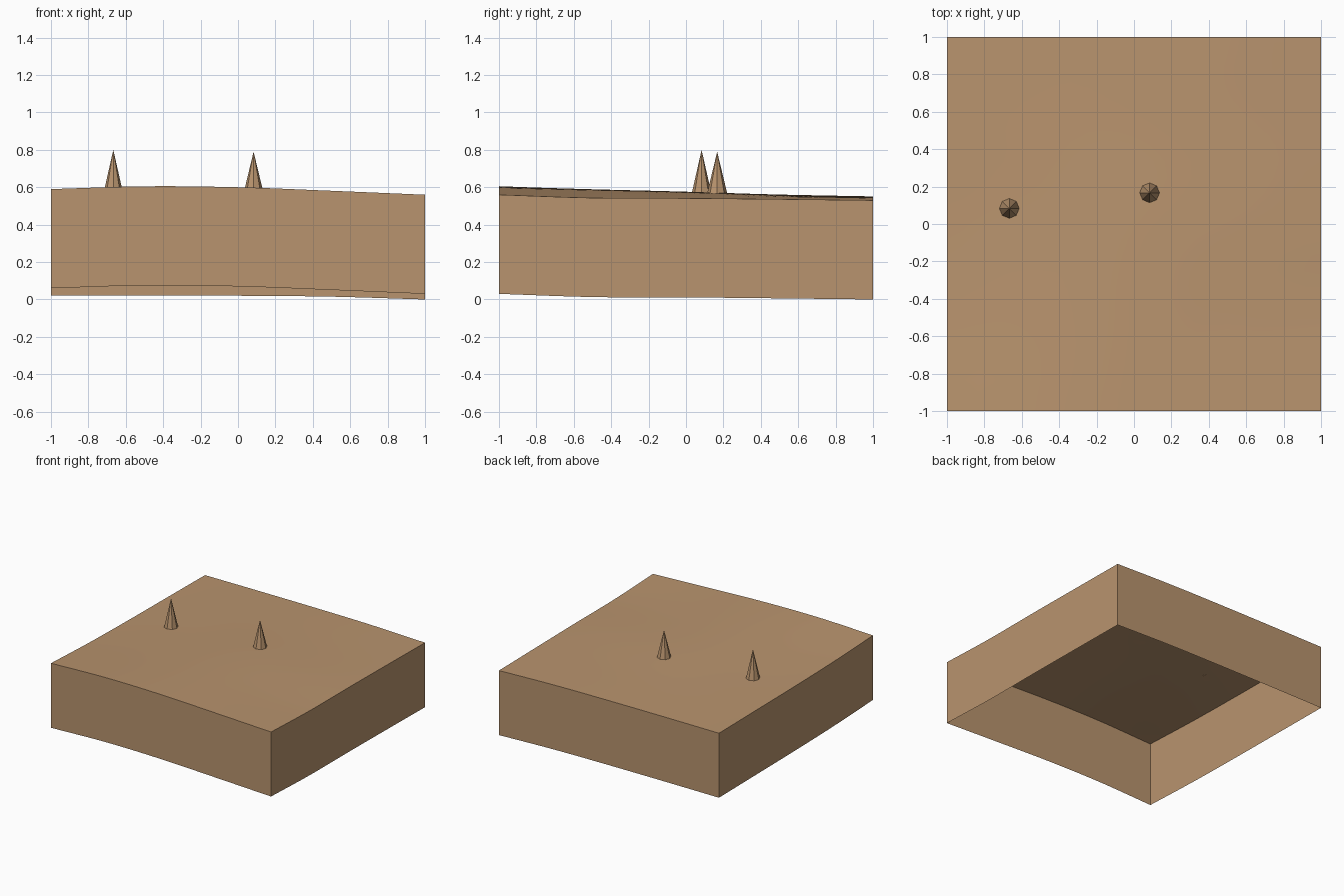
import bpy, bmesh, math

if "Cube" in bpy.data.objects:
    bpy.data.objects.remove(bpy.data.objects["Cube"], do_unlink=True)

CELLS = 24      # terrain squares per side
SKIRT = 0.53    # constant drop of the side walls

# Control heights: rows run front to back, columns from -x to +x
HEIGHTS = [
    [0.590, 0.605, 0.600, 0.581, 0.560],
    [0.570, 0.585, 0.588, 0.568, 0.543],
    [0.560, 0.570, 0.576, 0.562, 0.541],
    [0.555, 0.560, 0.560, 0.551, 0.536],
    [0.550, 0.551, 0.550, 0.545, 0.530],
]

sand = bpy.data.materials.new("sand_brown")
sand.use_nodes = True
sand.diffuse_color = (0.485, 0.296, 0.156, 1)
sand.node_tree.nodes["Principled BSDF"].inputs["Base Color"].default_value = sand.diffuse_color


def spline(values, t):
    """Smooth curve through evenly spaced values, t from -1 to 1."""
    s = (t + 1) / 2 * (len(values) - 1)
    i = min(int(s), len(values) - 2)
    f = s - i
    b, c = values[i], values[i + 1]
    a = values[i - 1] if i > 0 else 2 * b - c
    d = values[i + 2] if i + 2 < len(values) else 2 * c - b
    return b + f / 2 * (c - a + f * (2*a - 5*b + 4*c - d + f * (3*(b - c) + d - a)))


def ground(x, y):
    return spline([spline(row, x) for row in HEIGHTS], y)


def add_object(name, bm):
    mesh = bpy.data.meshes.new(name)
    bm.to_mesh(mesh)
    bm.free()
    mesh.materials.append(sand)
    obj = bpy.data.objects.new(name, mesh)
    bpy.context.collection.objects.link(obj)
    return obj


# Rolling ground with thin side walls, open underneath
bm = bmesh.new()
bmesh.ops.create_grid(bm, x_segments=CELLS, y_segments=CELLS, size=1)
for v in bm.verts:
    v.co.z = ground(v.co.x, v.co.y)
rim = [e for e in bm.edges if e.is_boundary]
walls = bmesh.ops.extrude_edge_only(bm, edges=rim)["geom"]
for v in walls:
    if isinstance(v, bmesh.types.BMVert):
        v.co.z -= SKIRT
bmesh.ops.recalc_face_normals(bm, faces=bm.faces)
if max(bm.faces, key=lambda f: f.calc_center_median().z).normal.z < 0:
    bmesh.ops.reverse_faces(bm, faces=bm.faces)
terrain = add_object("terrain_block", bm)
bpy.ops.object.select_all(action='DESELECT')
terrain.select_set(True)
bpy.context.view_layer.objects.active = terrain
bpy.ops.object.shade_smooth_by_angle(angle=math.radians(30))

# Faceted cones standing on terrain grid points
for name, x, y, tip in (("left_cone", -8, 1, 0.80), ("centre_cone", 1, 2, 0.79)):
    x, y = x / 12, y / 12
    base = ground(x, y)
    bm = bmesh.new()
    bmesh.ops.create_cone(bm, cap_ends=True, segments=8, radius1=0.053,
                          radius2=0, depth=tip - base)
    cone = add_object(name, bm)
    cone.location = (x, y, (base + tip) / 2)
